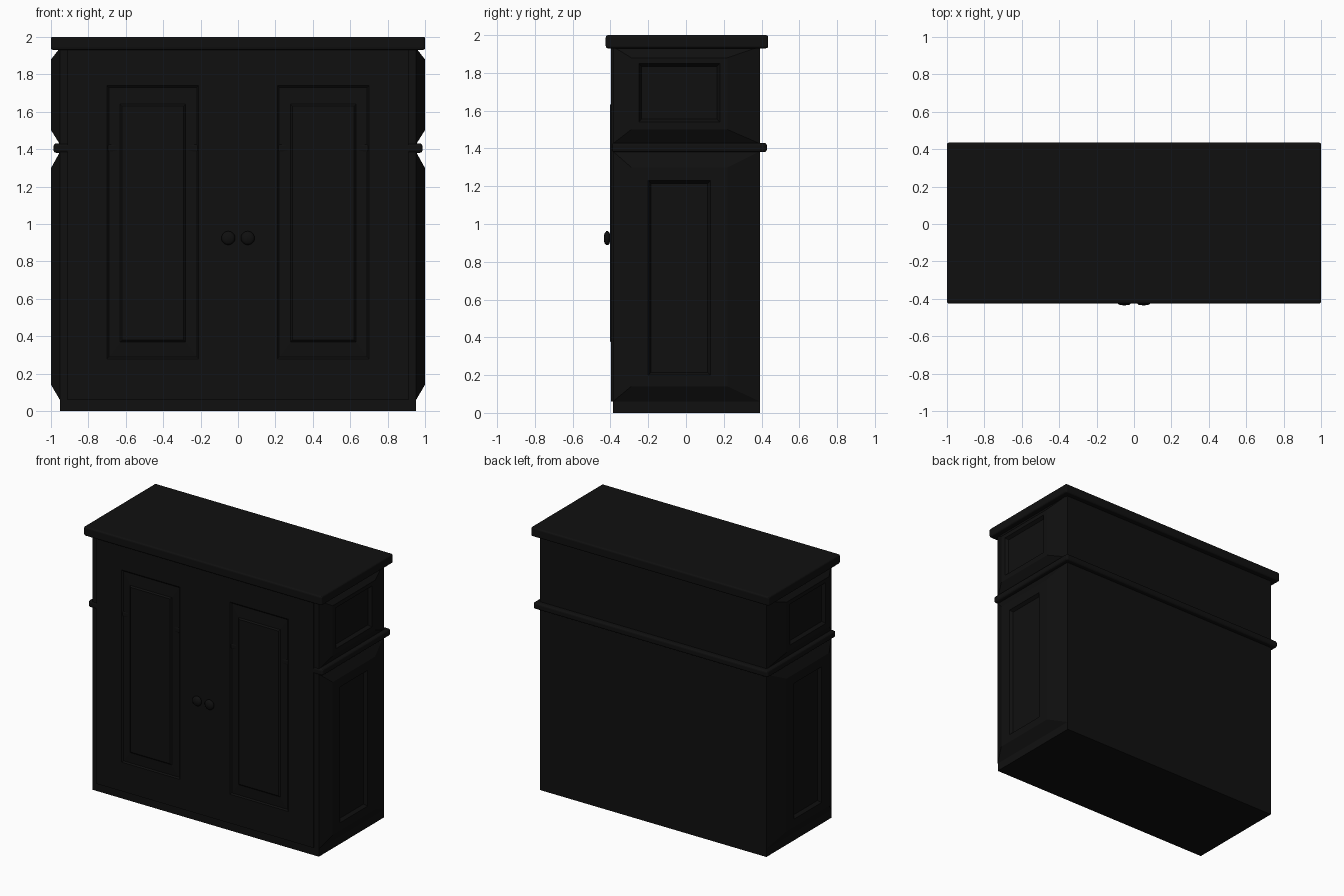
import bpy, bmesh, math

if "Cube" in bpy.data.objects:
    bpy.data.objects.remove(bpy.data.objects["Cube"])

black = bpy.data.materials.new("black_paint")
black.diffuse_color = (0.005, 0.005, 0.005, 1)
black.use_nodes = True
black.node_tree.nodes["Principled BSDF"].inputs["Base Color"].default_value = black.diffuse_color


def finish(name, bm, mirror=False):
    me = bpy.data.meshes.new(name)
    bm.to_mesh(me)
    bm.free()
    me.materials.append(black)
    ob = bpy.data.objects.new(name, me)
    bpy.context.collection.objects.link(ob)
    if mirror:
        ob.modifiers.new("mirror", 'MIRROR').use_axis = (True, False, False)
    return ob


def box(name, x, y, z, bevel=0.0):
    bm = bmesh.new()
    bmesh.ops.create_cube(bm, size=1)
    for v in bm.verts:
        v.co = [lo + (c + 0.5) * (hi - lo) for c, (lo, hi) in zip(v.co, (x, y, z))]
    ob = finish(name, bm)
    if bevel:
        m = ob.modifiers.new("bevel", 'BEVEL')
        m.width, m.segments = bevel, 3
    return ob


def panel(name, loops, place):
    """Nested rectangles (u0, u1, v0, v1, depth) joined and capped."""
    bm = bmesh.new()
    rings = [[bm.verts.new(place(u, v, d)) for u, v in
              ((u0, v0), (u1, v0), (u1, v1), (u0, v1))] for u0, u1, v0, v1, d in loops]
    for a, b in zip(rings, rings[1:]):
        for i in range(4):
            j = (i + 1) % 4
            bm.faces.new((a[i], a[j], b[j], b[i]))
    bm.faces.new(rings[-1])
    return finish(name, bm, mirror=True)


def on_side(u, v, d):
    return (d, u, v)


def on_front(u, v, d):
    return (u, -d, v)


# Carcass, top board and the moulding around the sides and back
box("carcass", (-0.95, 0.95), (-0.387, 0.393), (0, 1.94))
box("top_board", (-1, 1), (-0.425, 0.435), (1.93, 2.0), 0.012)
box("waist_moulding", (-0.985, 0.985), (-0.392, 0.428), (1.38, 1.43), 0.014)

# Front frame with two door openings
xs = [-0.91, -0.70, -0.21, 0.21, 0.70, 0.91]
zs = [0.06, 0.28, 1.74, 1.93]
bm = bmesh.new()
grid = [[bm.verts.new((x, -0.397, z)) for z in zs] for x in xs]
for i in range(5):
    for j in range(3):
        if not (j == 1 and i in (1, 3)):
            bm.faces.new((grid[i][j], grid[i + 1][j], grid[i + 1][j + 1], grid[i][j + 1]))
frame = finish("front_frame", bm)
solid = frame.modifiers.new("thickness", 'SOLIDIFY')
solid.thickness, solid.offset = 0.012, -1

# Door panels: sunk groove with a raised field
panel("door_panel", [(0.21, 0.70, 0.28, 1.74, 0.397),
                     (0.22, 0.69, 0.29, 1.73, 0.389),
                     (0.28, 0.63, 0.37, 1.64, 0.393),
                     (0.29, 0.62, 0.38, 1.63, 0.402)], on_front)

# Side panels: sloping raised frame around a sunk field
panel("lower_side_panel", [(-0.387, 0.393, 0.06, 1.385, 0.951),
                           (-0.29, 0.22, 0.14, 1.30, 0.998),
                           (-0.20, 0.13, 0.20, 1.23, 0.998),
                           (-0.185, 0.115, 0.215, 1.215, 0.975)], on_side)
panel("upper_side_panel", [(-0.387, 0.393, 1.425, 1.94, 0.951),
                           (-0.29, 0.22, 1.50, 1.88, 0.998),
                           (-0.25, 0.18, 1.54, 1.85, 0.998),
                           (-0.235, 0.165, 1.555, 1.835, 0.975)], on_side)

# Door knobs, turned from a small profile
bm = bmesh.new()
profile = [(0.016, -0.39), (0.016, -0.402), (0.03, -0.405), (0.037, -0.414),
           (0.037, -0.422), (0.026, -0.432), (0.0, -0.435)]
verts = [bm.verts.new((r, y, 0)) for r, y in profile]
edges = [bm.edges.new(p) for p in zip(verts, verts[1:])]
bmesh.ops.spin(bm, geom=verts + edges, cent=(0, 0, 0), axis=(0, 1, 0),
               angle=math.tau, steps=20)
bmesh.ops.remove_doubles(bm, verts=bm.verts, dist=0.0005)
bmesh.ops.translate(bm, verts=bm.verts, vec=(0.052, 0, 0.925))
bmesh.ops.recalc_face_normals(bm, faces=bm.faces)
for f in bm.faces:
    f.smooth = True
finish("door_knob", bm, mirror=True)
